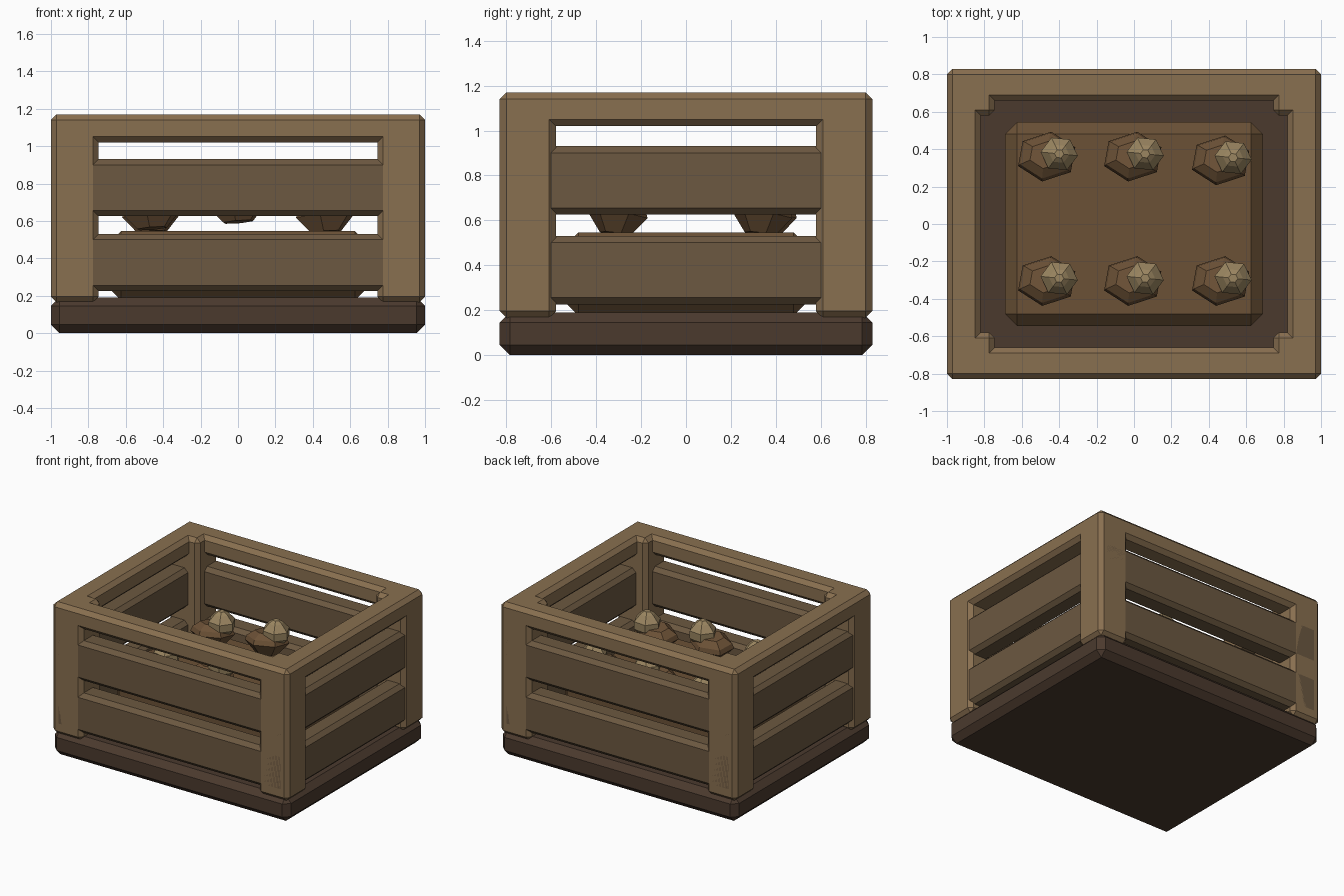
import bpy, bmesh, math
from mathutils import Vector

if "Cube" in bpy.data.objects:
    bpy.data.objects.remove(bpy.data.objects["Cube"])


def material(name, rgb):
    m = bpy.data.materials.new(name)
    m.diffuse_color = (*rgb, 1)
    m.use_nodes = True
    m.node_tree.nodes["Principled BSDF"].inputs["Base Color"].default_value = m.diffuse_color
    return m


FRAME = material("frame_wood", (0.25, 0.16, 0.08))
SLAT = material("slat_wood", (0.15, 0.098, 0.052))
BASE = material("base_wood", (0.07, 0.042, 0.027))
FILL = material("filling", (0.145, 0.083, 0.037))
LUMP = material("lump", (0.15, 0.083, 0.037))
KNOB = material("knob", (0.33, 0.24, 0.12))


def finish(name, bm, mat):
    bmesh.ops.recalc_face_normals(bm, faces=bm.faces)
    me = bpy.data.meshes.new(name)
    bm.to_mesh(me)
    bm.free()
    me.materials.append(mat)
    ob = bpy.data.objects.new(name, me)
    bpy.context.collection.objects.link(ob)
    return ob


def box(name, lo, hi, bevel, mat):
    """Chamfered box between two opposite corners."""
    lo, hi = Vector(lo), Vector(hi)
    bm = bmesh.new()
    bmesh.ops.create_cube(bm, size=1)
    for v in bm.verts:
        v.co = (lo + hi) / 2 + v.co * (hi - lo)
    bmesh.ops.bevel(bm, geom=bm.edges[:], offset=bevel, segments=1, affect='EDGES')
    return finish(name, bm, mat)


def faceted(name, rings, loc, turn, tilt, squash, mat):
    """Six-sided closed form from (radius, height) rings."""
    bm = bmesh.new()
    loops = []
    for r, z in rings:
        loops.append([bm.verts.new((r * math.cos(i * math.pi / 3 + turn),
                                    r * squash * math.sin(i * math.pi / 3 + turn), z))
                      for i in range(6)])
    for a, b in zip(loops, loops[1:]):
        for i in range(6):
            j = (i + 1) % 6
            bm.faces.new((a[i], a[j], b[j], b[i]))
    bm.faces.new(loops[0])
    bm.faces.new(loops[-1])
    ob = finish(name, bm, mat)
    ob.location = loc
    ob.rotation_euler = tilt
    return ob


# Base tray and raised filling
box("base", (-1, -0.83, 0), (1, 0.83, 0.19), 0.045, BASE)
box("filling", (-0.69, -0.545, 0.175), (0.69, 0.545, 0.545), 0.065, FILL)

# Corner posts
for sx in (-1, 1):
    for sy in (-1, 1):
        x, y = sorted((sx * 0.745, sx)), sorted((sy * 0.58, sy * 0.83))
        box("corner_post", (x[0], y[0], 0.165), (x[1], y[1], 1.17), 0.03, FRAME)

# Top rails and two slats on each side
for s in (-1, 1):
    y = sorted((s * 0.66, s * 0.83))
    x = sorted((s * 0.82, s))
    box("long_top_rail", (-1, y[0], 1.02), (1, y[1], 1.17), 0.03, FRAME)
    box("short_top_rail", (x[0], -0.68, 1.02), (x[1], 0.68, 1.17), 0.03, FRAME)
    x = sorted((s * 0.83, s * 0.992))
    for z in (0.225, 0.625):
        box("long_slat", (-0.97, y[0], z), (0.97, y[1], z + 0.305), 0.03, SLAT)
        box("short_slat", (x[0], -0.66, z), (x[1], 0.66, z + 0.305), 0.03, SLAT)

# Six faceted lumps, each with a small knob on top
BIG = [(0.085, 0), (0.165, 0.085), (0.15, 0.12), (0.09, 0.16)]
SMALL = [(0.05, -0.09), (0.1, -0.03), (0.1, 0.025), (0.055, 0.075), (0.025, 0.095)]
for x, y, z in [(-0.46, -0.315, 0.56), (0, -0.315, 0.595), (0.47, -0.315, 0.54),
                (-0.46, 0.35, 0.54), (0, 0.35, 0.595), (0.47, 0.33, 0.54)]:
    faceted("lump", BIG, (x, y, z), math.radians(22), (-0.12, -0.08, 0), 0.82, LUMP)
    faceted("knob", SMALL, (x + 0.06, y + 0.025, z + 0.165), 0, (0, 0, -0.1), 0.95, KNOB)
